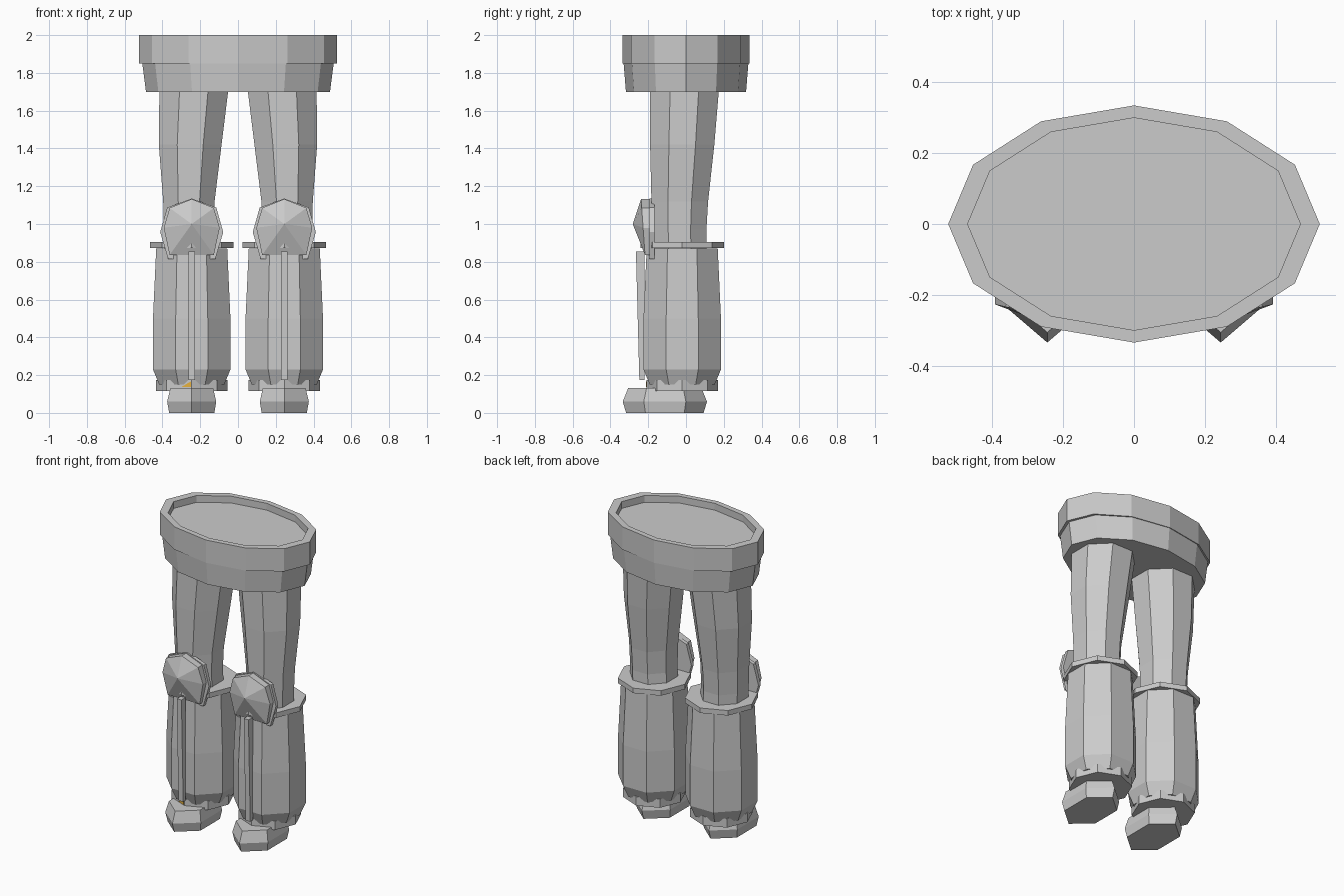
import bpy, bmesh
from math import cos, sin, pi

if "Cube" in bpy.data.objects:
    bpy.data.objects.remove(bpy.data.objects["Cube"])


def make(name, rings, mat=None):
    """Loft closed rings of equal point count; a one-point ring is an apex."""
    bm = bmesh.new()
    loops = [[bm.verts.new(p) for p in r] for r in rings]
    for a, b in zip(loops, loops[1:]):
        n = len(a)
        for i in range(n):
            j = (i + 1) % n
            if len(b) == 1:
                bm.faces.new((a[i], a[j], b[0]))
            else:
                bm.faces.new((a[i], a[j], b[j], b[i]))
    for end in (loops[0], loops[-1]):
        if len(end) > 2:
            bm.faces.new(end)
    bmesh.ops.recalc_face_normals(bm, faces=bm.faces)
    me = bpy.data.meshes.new(name)
    bm.to_mesh(me)
    bm.free()
    ob = bpy.data.objects.new(name, me)
    bpy.context.collection.objects.link(ob)
    if mat:
        me.materials.append(mat)
    return ob


def oval(n, z, cx, cy, rx, ry, turn=0.0):
    return [(cx + rx * cos(2 * pi * i / n + turn),
             cy + ry * sin(2 * pi * i / n + turn), z) for i in range(n)]


def flat_oct(z, cx, cy, rx, ry):
    """Octagon with flat sides at distance rx, ry."""
    k = 1 / cos(pi / 8)
    return oval(8, z, cx, cy, rx * k, ry * k, pi / 8)


def outline(half, cx, y_of_z):
    """Mirror a half outline (x, z) about cx; first point may lie on the axis."""
    pts = half + [(-x, z) for x, z in reversed(half) if x > 0]
    return [(cx + x, y_of_z(z), z) for x, z in pts]


# Waist band with recessed top, and the hip piece below it
make("waist_band", [oval(12, z, 0, 0, rx, ry) for z, rx, ry in
                    [(1.85, .525, .335), (2, .525, .335), (2, .47, .30), (1.955, .47, .30)]])
make("hips", [oval(12, 1.70, 0, 0, .487, .318), oval(12, 1.86, 0, 0, .508, .331)])

PLATE = [(0, 1.135), (.13, 1.087), (.167, .957), (.125, .815), (.07, .815), (.07, .835)]
GEM = [(0, 1.132), (.117, 1.085), (.148, .98), (.117, .836)]

for s, side in ((-1, "left"), (1, "right")):
    cx, cy = s * .245, -.02
    # Thigh
    make(side + "_thigh", [flat_oct(z, s * x, y, rx, ry) for z, x, y, rx, ry in
                           [(.86, .255, -.033, .135, .143), (.97, .26, -.035, .132, .143),
                            (1.12, .26, -.033, .136, .15), (1.42, .253, -.02, .166, .17),
                            (1.72, .233, -.008, .183, .183)]])
    # Shin guard
    make(side + "_shin", [flat_oct(z, cx, cy, r, r) for z, r in
                          [(.15, .172), (.23, .205), (.5, .205), (.87, .188)]])
    # Collar under the knee and cuff at the ankle
    make(side + "_knee_collar", [oval(8, z, cx, cy, .222, .222) for z in (.872, .905)])
    make(side + "_ankle_cuff", [oval(8, z, cx, cy, .19, .19) for z in (.117, .175)])
    # Raised strip down the shin
    make(side + "_shin_strip", [[(cx - .017, -.22, z), (cx + .017, -.22, z),
                                 (cx + .017, y, z), (cx - .017, y, z)]
                                for z, y in ((.175, -.247), (.855, -.265))])
    # Knee pad: backing plate and faceted front
    make(side + "_knee_plate", [outline(PLATE, cx, lambda z, y=y: y) for y in (-.168, -.192)])
    make(side + "_knee_pad", [outline(GEM, cx, lambda z: -.185),
                              outline(GEM, cx, lambda z: -.217 - .07 * (z - .836)),
                              [(cx, -.282, 1.0)]])
    # Shoe
    make(side + "_shoe", [oval(6, z, cx, -.112, .15 * k, .223 * k, pi / 6) for z, k in
                          [(0, .92), (.06, 1), (.132, .87)]])

# Small orange sliver on the left cuff
orange = bpy.data.materials.new("orange")
orange.diffuse_color = (.8, .45, .05, 1)
orange.use_nodes = True
orange.node_tree.nodes["Principled BSDF"].inputs["Base Color"].default_value = orange.diffuse_color
make("cuff_mark", [[(-.245 + d, -.21 - .414 * d + off, z)
                    for d, z in ((-.055, .137), (-.004, .137), (-.004, .167))]
                   for off in (-.004, .004)], orange)
